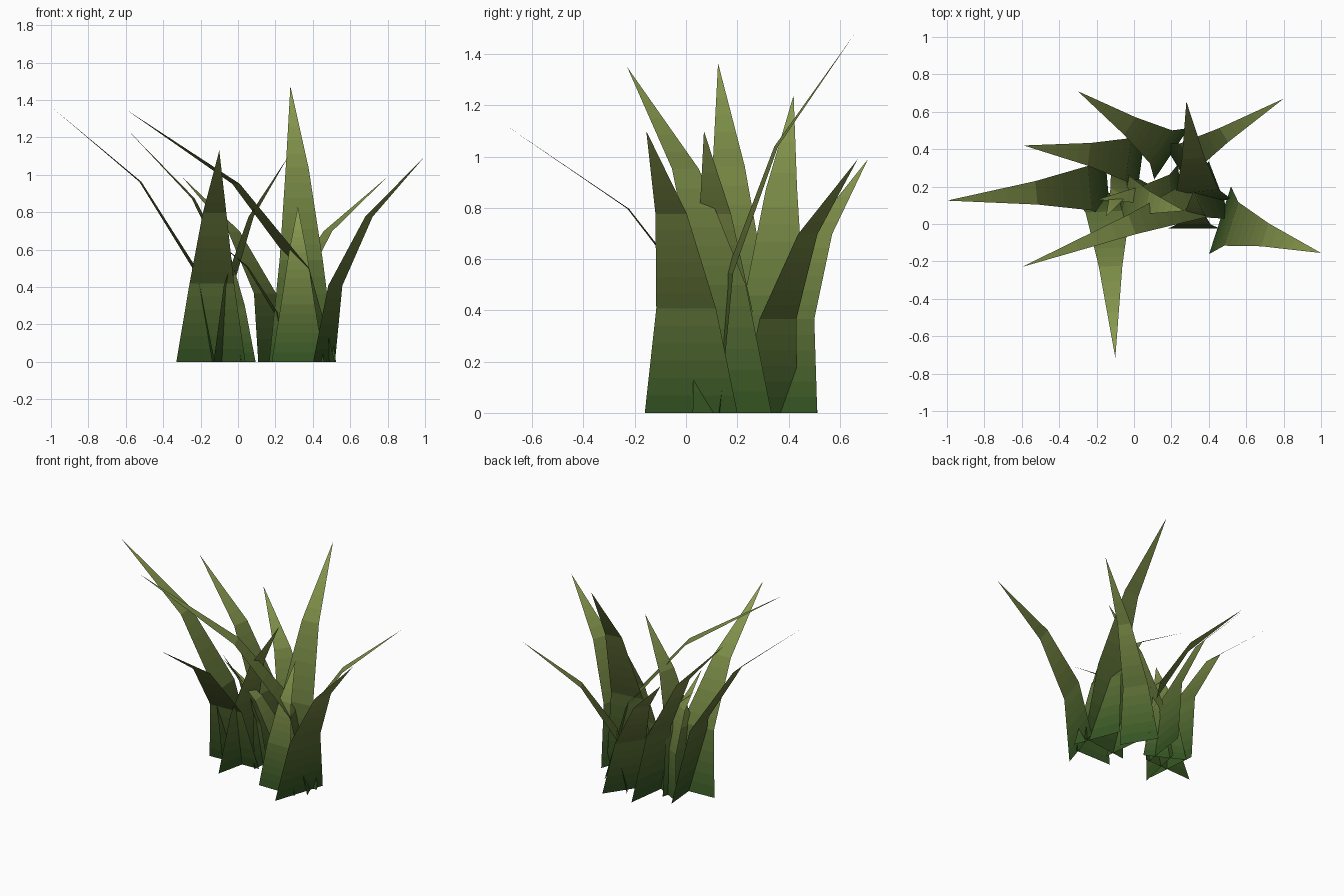
import bpy
from mathutils import Vector

cube = bpy.data.objects.get("Cube")
if cube:
    bpy.data.objects.remove(cube, do_unlink=True)

BANDS = 6                                  # colour bands per blade segment
ROOT, MIDDLE, TIP = (Vector(c) for c in ((.03, .085, .015), (.14, .19, .045), (.27, .35, .085)))


def make_material(i, count):
    t = (i + .5) / count
    c = ROOT.lerp(MIDDLE, t * 2) if t < .5 else MIDDLE.lerp(TIP, t * 2 - 1)
    mat = bpy.data.materials.new(f"grass_green_{i + 1}")
    mat.use_nodes = True
    mat.diffuse_color = (*c, 1)
    bsdf = mat.node_tree.nodes["Principled BSDF"]
    bsdf.inputs["Base Color"].default_value = (*c, 1)
    bsdf.inputs["Roughness"].default_value = .8
    return mat


materials = [make_material(i, 3 * BANDS) for i in range(3 * BANDS)]

# Shared blade shape: share of lean, share of height, share of width
RINGS = [(0, 0, 1), (.111, .37, .645), (.444, .705, .34), (1, 1, 0)]


def make_blade(name, root, tip, width):
    """A flat tapering strip that bends from its root towards its tip."""
    base = Vector((*root, 0))
    lean = Vector((tip[0] - root[0], tip[1] - root[1], 0))
    side = Vector((-lean.y, lean.x, 0)).normalized() * width / 2

    # Rows of left and right edge points, ending in a single tip point
    rows = []
    for a, b in zip(RINGS, RINGS[1:]):
        for k in range(BANDS):
            t = k / BANDS
            rows.append([p + (q - p) * t for p, q in zip(a, b)])
    verts = []
    for out, up, wide in rows:
        centre = base + lean * out + Vector((0, 0, tip[2] * up))
        verts += [centre + side * wide, centre - side * wide]
    verts.append(Vector(tip))

    last = len(rows) - 1
    faces = [(2 * i, 2 * i + 1, 2 * i + 3, 2 * i + 2) for i in range(last)]
    faces.append((2 * last, 2 * last + 1, 2 * last + 2))

    mesh = bpy.data.meshes.new(name)
    mesh.from_pydata(verts, [], faces)
    for mat in materials:
        mesh.materials.append(mat)
    for i, poly in enumerate(mesh.polygons):
        poly.material_index = i
    mesh.update()
    obj = bpy.data.objects.new(name, mesh)
    bpy.context.collection.objects.link(obj)


# Root position, tip position, root width
make_blade("left_blade", (.46, .02), (1, -.155, 1.1), .38)
make_blade("right_blade", (-.14, .2), (-1, .125, 1.365), .37)
make_blade("front_blade", (-.145, .165), (-.1, -.715, 1.13), .37)
make_blade("front_right_blade", (.46, .18), (-.6, -.23, 1.35), .33)
make_blade("back_right_blade", (.04, .335), (-.59, .42, 1.24), .36)
make_blade("back_right_low_blade", (.2, .375), (-.3, .71, .99), .33)
make_blade("back_left_blade", (.225, .32), (.8, .67, .99), .26)
make_blade("tall_back_blade", (.345, .11), (.28, .655, 1.475), .36)
make_blade("inner_left_blade", (-.09, .15), (.27, .07, 1.1), .37)
make_blade("small_front_blade", (.32, -.025), (.32, .18, .83), .28)
make_blade("small_right_blade", (.25, .18), (-.2, .13, .72), .28)
make_blade("small_inner_blade", (-.03, .27), (-.15, .04, .81), .28)
